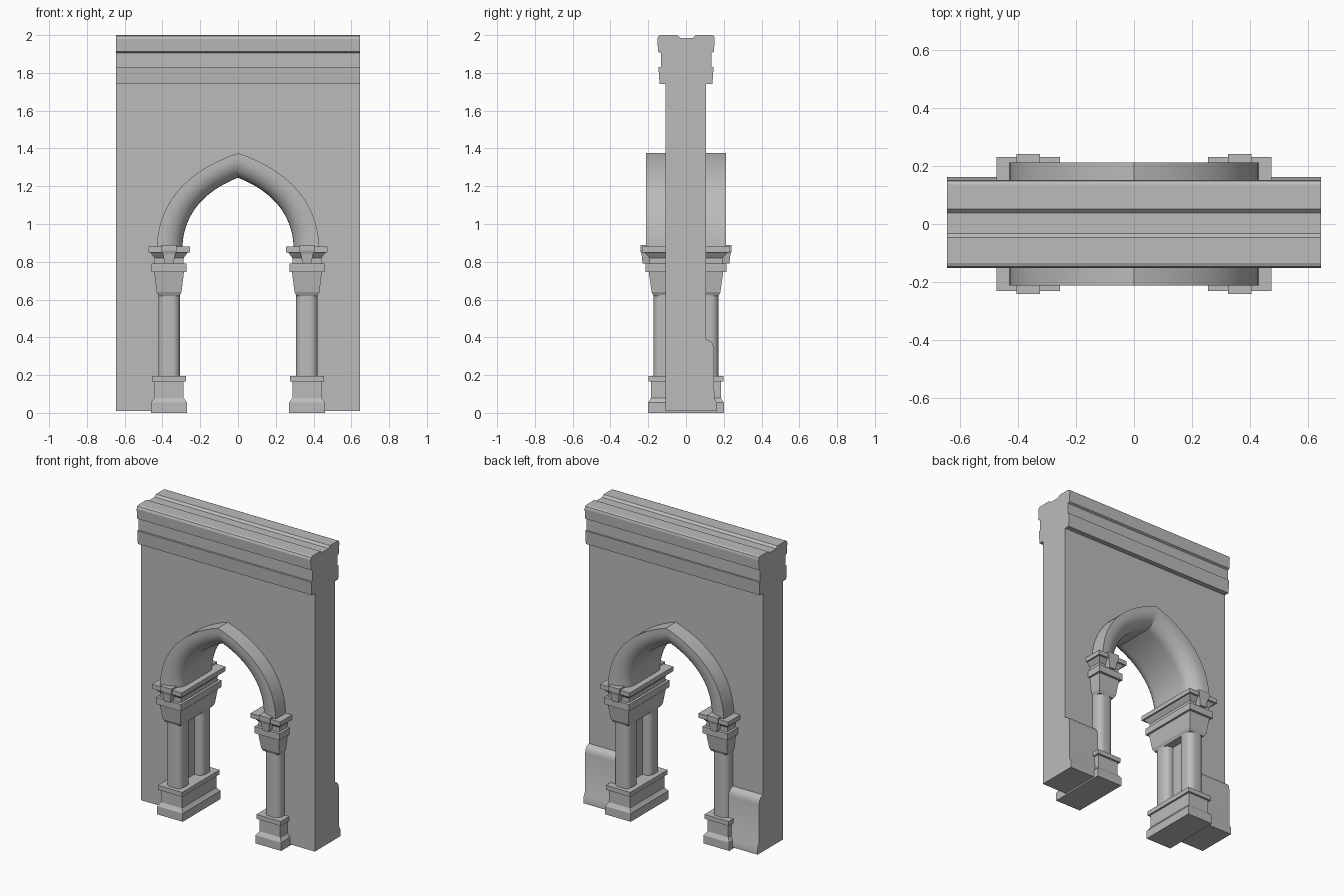
import bpy, bmesh, math
from mathutils import Vector

cube = bpy.data.objects.get("Cube")
if cube:
    bpy.data.objects.remove(cube, do_unlink=True)

stone = bpy.data.materials.new("grey stone")
stone.use_nodes = True
GREY = (0.5, 0.5, 0.5, 1)
stone.diffuse_color = GREY
stone.node_tree.nodes["Principled BSDF"].inputs["Base Color"].default_value = GREY


def make(name, bm, smooth=None):
    bmesh.ops.recalc_face_normals(bm, faces=bm.faces)
    mesh = bpy.data.meshes.new(name)
    bm.to_mesh(mesh)
    bm.free()
    mesh.materials.append(stone)
    ob = bpy.data.objects.new(name, mesh)
    bpy.context.collection.objects.link(ob)
    if smooth:
        bpy.ops.object.select_all(action='DESELECT')
        ob.select_set(True)
        bpy.context.view_layer.objects.active = ob
        bpy.ops.object.shade_smooth_by_angle(angle=math.radians(smooth))
    return ob


def loft(name, rings, smooth=None):
    """Skin closed rings of points in order and cap both ends."""
    bm = bmesh.new()
    loops = [[bm.verts.new(p) for p in ring] for ring in rings]
    n = len(loops[0])
    for a, b in zip(loops, loops[1:]):
        for i in range(n):
            j = (i + 1) % n
            bm.faces.new((a[i], a[j], b[j], b[i]))
    bm.faces.new(loops[0])
    bm.faces.new(loops[-1])
    return make(name, bm, smooth)


def stack(name, cx, cy, sections):
    """Rectangular moulding from (half width, half depth, height) sections."""
    loft(name, [[(cx + sx * hx, cy + sy * hy, z)
                 for sx, sy in ((-1, -1), (1, -1), (1, 1), (-1, 1))]
                for hx, hy, z in sections])


def bezier(p, t):
    u = 1 - t
    w = (u**3, 3 * u * u * t, 3 * u * t * t, t**3)
    return sum((Vector(q) * k for q, k in zip(p, w)), Vector((0, 0)))


# Pointed arch curves, springing to apex
SPRING, STEPS = 0.86, 20
OUTER = ((0.43, SPRING), (0.43, 1.16), (0.20, 1.31), (0, 1.375))
INNER = ((0.295, SPRING), (0.295, 1.08), (0.14, 1.19), (0, 1.245))


def arch(f):
    """Full arch line at fraction f between outer and inner edges."""
    half = [bezier(OUTER, i / STEPS).lerp(bezier(INNER, i / STEPS), f)
            for i in range(STEPS + 1)]
    return half + [Vector((-p.x, p.y)) for p in reversed(half[:-1])]


# Wall with the doorway cut into its outline
W, FRONT, BACK, FLOOR = 0.645, -0.108, 0.106, 0.01
outline = [(W, FLOOR), (W, 1.76), (-W, 1.76), (-W, FLOOR), (-0.365, FLOOR)]
outline += [tuple(p) for p in reversed(arch(0.5))] + [(0.365, FLOOR)]
loft("wall", [[(x, y, z) for x, z in outline] for y in (FRONT, BACK)])

# Arch moulding with rounded faces and a plain soffit
half_profile = [(0, 0.213), (0.2, 0.213)]
half_profile += [(0.2 + 0.8 * math.sin(a), 0.12 + 0.093 * math.cos(a))
                 for a in (math.pi / 2 * i / 8 for i in range(1, 9))]
profile = [(f, -y) for f, y in half_profile] + [(f, y) for f, y in reversed(half_profile)]
lines = [(arch(f), y) for f, y in profile]
loft("arch_moulding", [[(line[i].x, y, line[i].y) for line, y in lines]
                       for i in range(2 * STEPS + 1)], 25)

# Cornice swept along the top of the wall
cornice = [(-0.106, 1.74), (-0.14, 1.74), (-0.146, 1.83), (-0.133, 1.83),
           (-0.133, 1.905), (-0.148, 1.912), (-0.152, 1.98), (-0.146, 1.995),
           (-0.135, 2.0), (-0.047, 2.0), (-0.032, 1.986), (0.038, 1.986),
           (0.052, 2.0), (0.137, 2.0), (0.148, 1.995), (0.152, 1.98),
           (0.148, 1.912), (0.135, 1.905), (0.135, 1.83), (0.146, 1.83),
           (0.14, 1.74), (0.106, 1.74)]
loft("cornice", [[(x, y, z) for y, z in cornice] for x in (-W, W)])

# Skirting on the back, one length each side of the doorway
skirting = [(0.09, FLOOR), (0.163, FLOOR), (0.163, 0.055), (0.15, 0.08),
            (0.147, 0.34), (0.142, 0.365), (0.13, 0.38), (0.106, 0.39), (0.09, 0.39)]

for side, s in (("left", 1), ("right", -1)):
    cx = s * 0.365
    loft(side + "_skirting", [[(x, y, z) for y, z in skirting]
                              for x in (s * 0.365, s * W)], 30)
    # Pier base and capital run through the wall
    stack(side + "_base", cx, 0, [
        (0.095, 0.2, 0), (0.095, 0.2, 0.055), (0.077, 0.184, 0.08),
        (0.077, 0.184, 0.165), (0.09, 0.198, 0.165), (0.09, 0.198, 0.195)])
    stack(side + "_capital", cx, 0, [
        (0.055, 0.172, 0.62), (0.066, 0.182, 0.64), (0.079, 0.197, 0.745),
        (0.093, 0.214, 0.745), (0.093, 0.214, 0.79), (0.077, 0.194, 0.79),
        (0.077, 0.194, 0.82), (0.1, 0.22, 0.85), (0.11, 0.232, 0.85),
        (0.11, 0.232, 0.88)])
    for end, d in (("front", -1), ("back", 1)):
        # Rounded column shafts
        bm = bmesh.new()
        bmesh.ops.create_cube(bm, size=1)
        for v in bm.verts:
            v.co = (cx + v.co.x * 0.114, d * 0.115 + v.co.y * 0.114, 0.41 + v.co.z * 0.46)
        upright = [e for e in bm.edges if abs(e.verts[0].co.z - e.verts[1].co.z) > 0.1]
        bmesh.ops.bevel(bm, geom=upright, offset=0.04, segments=6, profile=0.5,
                        affect='EDGES')
        make(side + "_" + end + "_column", bm, 30)
        # Tapered block on the face of the capital
        stack(side + "_" + end + "_block", cx, d * 0.205, [
            (0.023, 0.025, 0.79), (0.032, 0.03, 0.84), (0.04, 0.037, 0.86),
            (0.04, 0.037, 0.89)])
